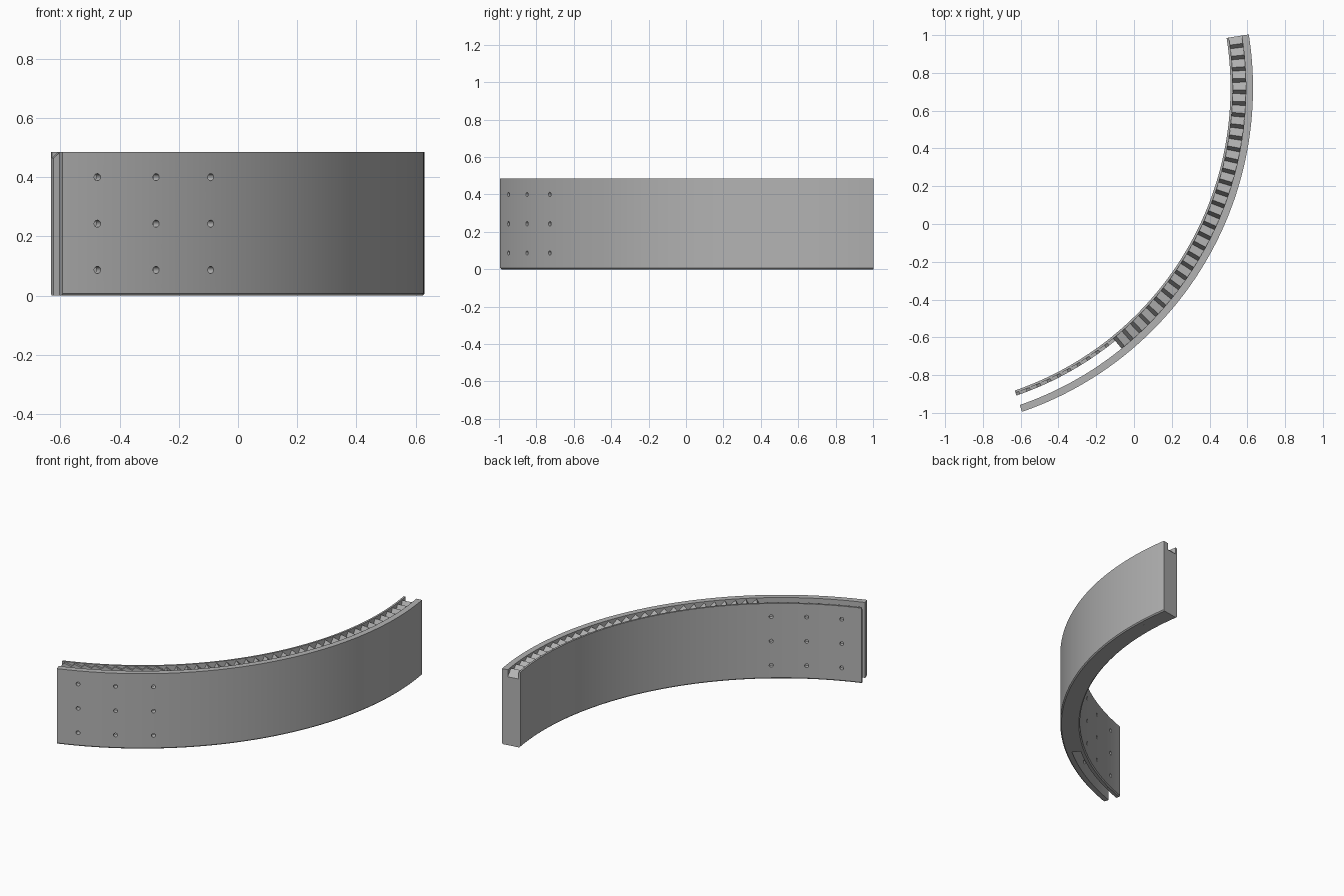
import bpy, bmesh, math
from mathutils import Matrix, Vector

cube = bpy.data.objects.get("Cube")
if cube:
    bpy.data.objects.remove(cube, do_unlink=True)

# Arc layout
CX, CY = -1.183, 0.72
START, SPLIT, END = -71, -51, 9
R_IN, R_RAIL, R_THIN, R_CORE, R_OUT = 1.694, 1.706, 1.722, 1.775, 1.813
TOP, CHAMFER = 0.485, 0.007

grey = bpy.data.materials.new("plain grey")
grey.use_nodes = True
colour = (0.45, 0.45, 0.45, 1)
grey.diffuse_color = colour
grey.node_tree.nodes["Principled BSDF"].inputs["Base Color"].default_value = colour


def polar(r, deg, z):
    a = math.radians(deg)
    return Vector((CX + r * math.cos(a), CY + r * math.sin(a), z))


def make_object(name, bm):
    bmesh.ops.recalc_face_normals(bm, faces=bm.faces)
    mesh = bpy.data.meshes.new(name)
    bm.to_mesh(mesh)
    bm.free()
    mesh.materials.append(grey)
    obj = bpy.data.objects.new(name, mesh)
    bpy.context.collection.objects.link(obj)
    return obj


def sweep(name, stations):
    """Skin a closed solid through (angle, profile of (r, z)) stations."""
    bm = bmesh.new()
    rings = [[bm.verts.new(polar(r, a, z)) for r, z in prof] for a, prof in stations]
    for p, q in zip(rings, rings[1:]):
        for i in range(len(p)):
            j = (i + 1) % len(p)
            bm.faces.new((p[i], p[j], q[j], q[i]))
    bm.faces.new(rings[0])
    bm.faces.new(rings[-1])
    return make_object(name, bm)


def wall(name, profile):
    return sweep(name, [(a, profile) for a in range(START, END + 1)])


def rack(name, r0, r1, first, last, low, high):
    """Solid strip whose top is a run of sawtooth ridges."""
    def section(z):
        return [(r0, 0), (r1, 0), (r1, z), (r0, z)]
    stations = []
    for a in range(first, last, 2):
        stations += [(a, section(low)), (a + 0.65, section(high))]
    stations.append((last, section(low)))
    return sweep(name, stations)


# Curved walls with a fine chamfer along the bottom edge
outer_wall = wall("outer_wall", [
    (R_CORE, 0), (R_OUT - CHAMFER, 0), (R_OUT, CHAMFER), (R_OUT, TOP), (R_CORE, TOP)])
inner_wall = wall("inner_wall", [
    (R_IN, CHAMFER), (R_IN + CHAMFER, 0), (R_RAIL, 0), (R_RAIL, TOP), (R_IN, TOP)])

# Toothed core, and the thin toothed strip beside the open slot
toothed_core = rack("toothed_core", R_RAIL, R_CORE, SPLIT, END, 0.44, 0.478)
toothed_strip = rack("toothed_strip", R_RAIL, R_THIN, START, SPLIT, 0.464, 0.482)

# Radial bolt holes through the slotted end
bm = bmesh.new()
for angle in (-67, -60, -53):
    for z in (0.087, 0.243, 0.4):
        turn = Matrix.Rotation(math.radians(angle), 4, "Z") @ Matrix.Rotation(math.pi / 2, 4, "Y")
        bmesh.ops.create_cone(bm, cap_ends=True, segments=20, radius1=0.012, radius2=0.012,
                              depth=0.3, matrix=Matrix.Translation(polar(1.755, angle, z)) @ turn)
cutter = make_object("hole_cutter", bm)
cutter.hide_render = True

for obj in (outer_wall, inner_wall, toothed_strip):
    bpy.context.view_layer.objects.active = obj
    mod = obj.modifiers.new("holes", "BOOLEAN")
    mod.operation = "DIFFERENCE"
    mod.solver = "EXACT"
    mod.object = cutter
    bpy.ops.object.modifier_apply(modifier=mod.name)
bpy.data.objects.remove(cutter, do_unlink=True)

# Smooth the curves, keep the edges crisp
bpy.ops.object.select_all(action="DESELECT")
for obj in (outer_wall, inner_wall, toothed_core, toothed_strip):
    obj.select_set(True)
bpy.context.view_layer.objects.active = outer_wall
bpy.ops.object.shade_smooth_by_angle(angle=math.radians(25))
